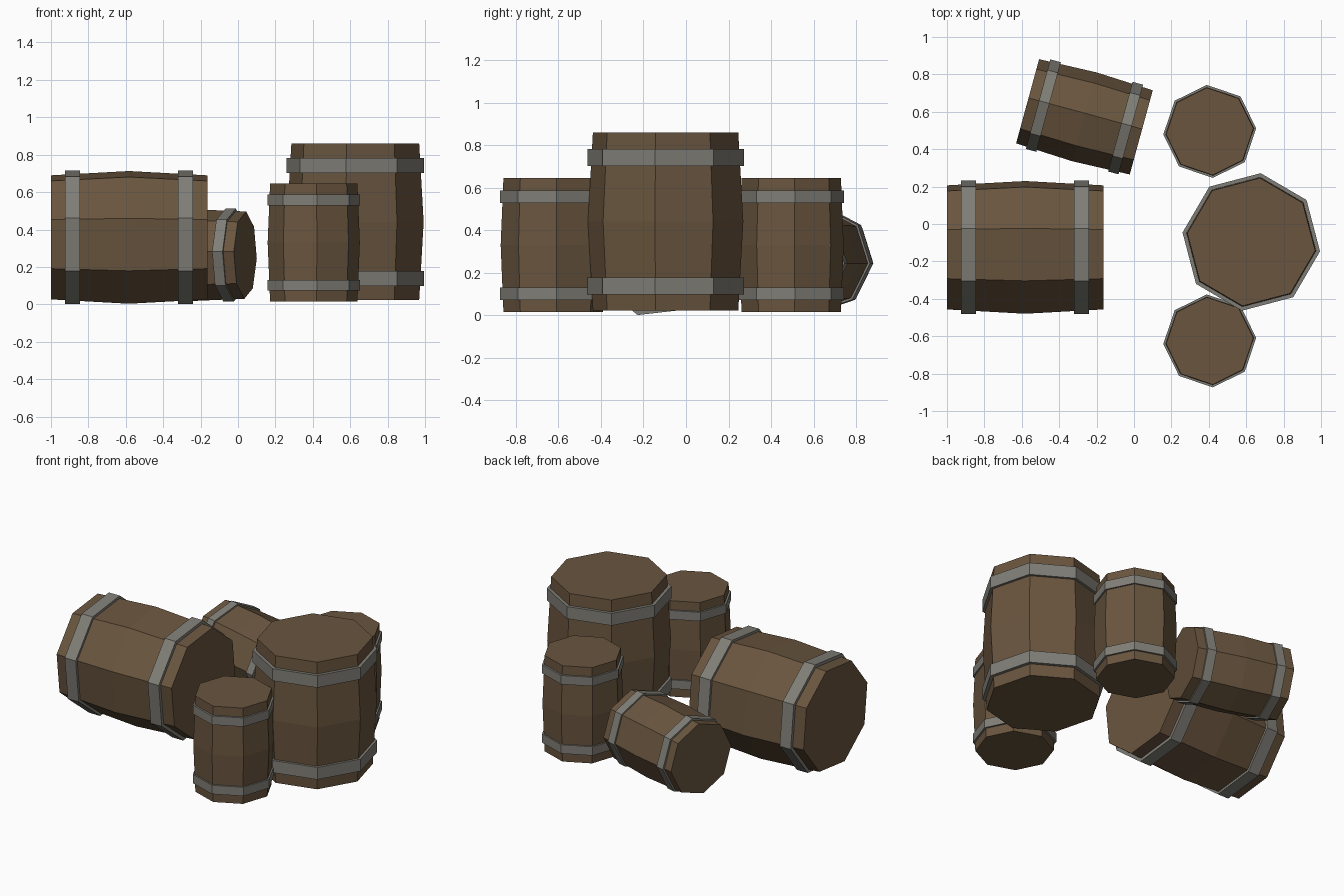
import bpy, math
from mathutils import Matrix, Vector

if "Cube" in bpy.data.objects:
    bpy.data.objects.remove(bpy.data.objects["Cube"])

SIDES = 8


def material(name, color):
    m = bpy.data.materials.new(name)
    m.diffuse_color = (*color, 1)
    m.use_nodes = True
    m.node_tree.nodes["Principled BSDF"].inputs["Base Color"].default_value = m.diffuse_color
    return m


wood = material("brown_wood", (0.142, 0.091, 0.049))
iron = material("grey_iron", (0.215, 0.208, 0.183))


def lathe(name, profile, phase, mat, matrix, closed=False):
    """Turn (radius, height) points round local z into a flat-faced solid."""
    n = len(profile)
    verts, faces = [], []
    for r, z in profile:
        for i in range(SIDES):
            a = math.radians(phase) + i * math.tau / SIDES
            verts.append((r * math.cos(a), r * math.sin(a), z))
    for k in range(n if closed else n - 1):
        a, b = k * SIDES, (k + 1) % n * SIDES
        for i in range(SIDES):
            j = (i + 1) % SIDES
            faces.append((a + i, a + j, b + j, b + i))
    if not closed:
        faces.append(tuple(reversed(range(SIDES))))
        faces.append(tuple(range((n - 1) * SIDES, n * SIDES)))
    mesh = bpy.data.meshes.new(name)
    mesh.from_pydata(verts, [], faces)
    mesh.materials.append(mat)
    ob = bpy.data.objects.new(name, mesh)
    ob.matrix_world = matrix
    bpy.context.collection.objects.link(ob)


def barrel(name, half, r_end, r_mid, r_hoop, hoop_z, hoop_w, phase, matrix):
    # bulging wooden body with flat lids
    lathe(name + "_body", [(r_end, -half), (r_mid, 0), (r_end, half)],
          phase, wood, matrix)
    # two iron hoops
    for label, s in (("lower", -1), ("upper", 1)):
        z0, z1 = s * hoop_z - hoop_w / 2, s * hoop_z + hoop_w / 2
        r_in = r_end - 0.005
        lathe(f"{name}_{label}_hoop",
              [(r_hoop, z0), (r_hoop, z1), (r_in, z1), (r_in, z0)],
              phase, iron, matrix, closed=True)


def standing(x, y, z):
    return Matrix.Translation((x, y, z))


def lying(x, y, z, yaw):
    """Local z becomes the horizontal axis, local y points up."""
    axis = Vector((math.cos(yaw), math.sin(yaw), 0))
    side = Vector((-math.sin(yaw), math.cos(yaw), 0))
    rot = Matrix((side, Vector((0, 0, 1)), axis)).transposed()
    return Matrix.Translation((x, y, z)) @ rot.to_4x4()


LARGE = (0.418, 0.345, 0.369, 0.371, 0.302, 0.08)
SMALL = (0.315, 0.234, 0.247, 0.249, 0.228, 0.058)

barrel("large_standing_barrel", *LARGE, -7.8, standing(0.627, -0.096, 0.441))
barrel("large_lying_barrel", *LARGE, -16, lying(-0.582, -0.125, 0.358, 0))
barrel("small_front_barrel", *SMALL, 3.8, standing(0.405, -0.625, 0.33))
barrel("small_back_barrel", *SMALL, 3.8, standing(0.405, 0.495, 0.33))
barrel("small_lying_barrel", *SMALL, -4.5,
       lying(-0.265, 0.573, 0.263, math.radians(-15.3)))
